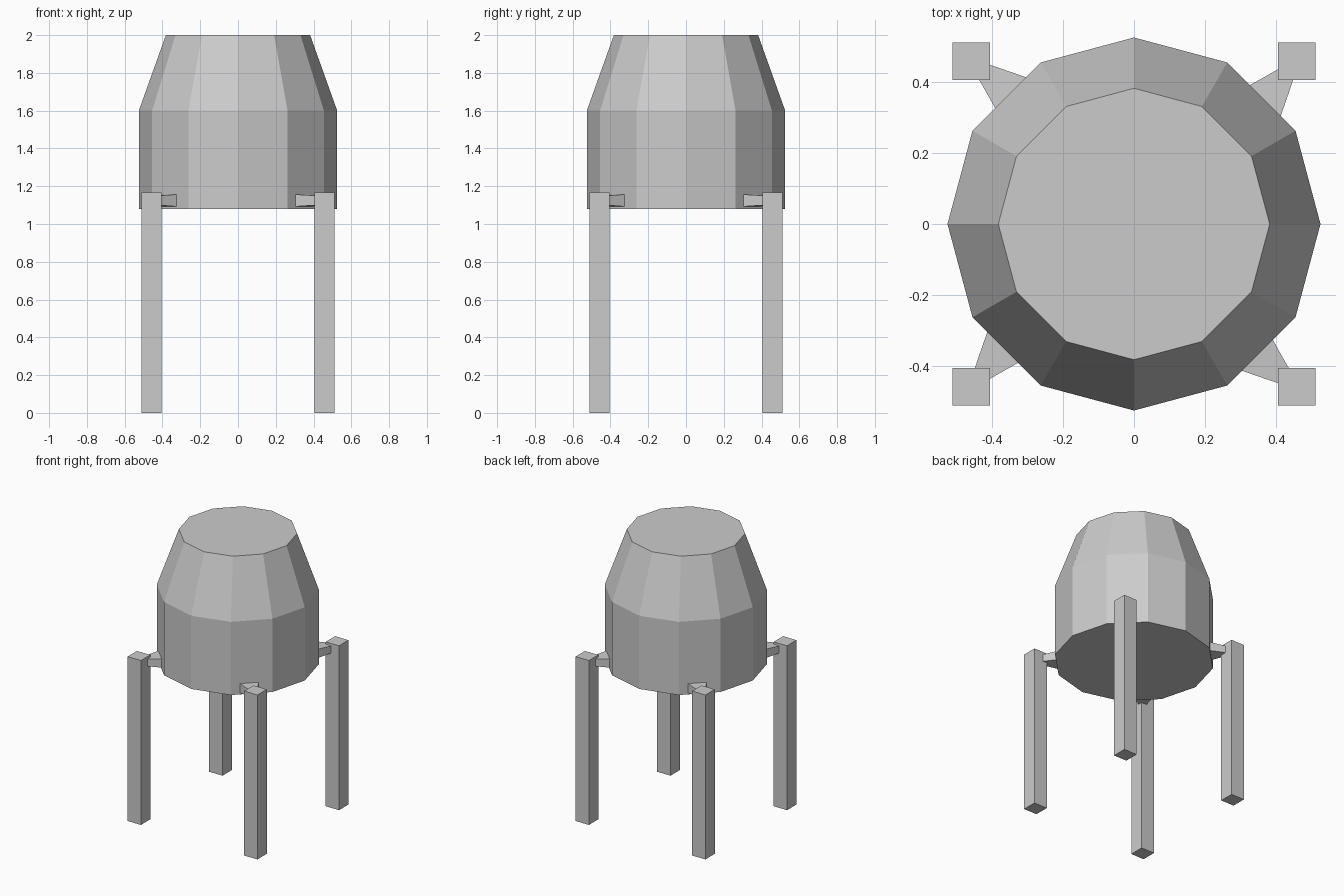
import bpy, bmesh
from math import cos, sin, radians

cube = bpy.data.objects.get("Cube")
if cube:
    bpy.data.objects.remove(cube, do_unlink=True)

grey = bpy.data.materials.new("plain_grey")
grey.use_nodes = True
colour = (0.6, 0.6, 0.6, 1)
grey.diffuse_color = colour
grey.node_tree.nodes["Principled BSDF"].inputs["Base Color"].default_value = colour


def loft(name, rings):
    """Join equal-sized rings of points into a closed flat-shaded solid."""
    bm = bmesh.new()
    loops = [[bm.verts.new(p) for p in ring] for ring in rings]
    n = len(loops[0])
    for a, b in zip(loops, loops[1:]):
        for i in range(n):
            j = (i + 1) % n
            bm.faces.new((a[i], a[j], b[j], b[i]))
    bm.faces.new(loops[0][::-1])
    bm.faces.new(loops[-1])
    bmesh.ops.recalc_face_normals(bm, faces=bm.faces)
    mesh = bpy.data.meshes.new(name)
    bm.to_mesh(mesh)
    bm.free()
    mesh.materials.append(grey)
    obj = bpy.data.objects.new(name, mesh)
    bpy.context.collection.objects.link(obj)
    return obj


def circle(radius, z, sides=12):
    angles = [radians(360 * i / sides) for i in range(sides)]
    return [(radius * cos(a), radius * sin(a), z) for a in angles]


def square(x, y, z, half):
    return [(x + sx * half, y + sy * half, z)
            for sx, sy in ((-1, -1), (1, -1), (1, 1), (-1, 1))]


# Tank: straight drum with a tapered, flat-topped roof
loft("tank", [circle(0.525, 1.08), circle(0.525, 1.6), circle(0.382, 2.0)])

# Four legs, each tied to the tank by a flared bracket
names = ("back_left", "back_right", "front_right", "front_left")
for k, corner in enumerate(names):
    a = radians(45 + 90 * k)
    x = 0.458 if "left" in corner else -0.458
    y = 0.458 if "back" in corner else -0.458
    loft("leg_" + corner, [square(x, y, 0, 0.0525), square(x, y, 1.168, 0.0525)])

    def bracket_end(r, t0, t1, z0, z1):
        return [(r * cos(a) - t * sin(a), r * sin(a) + t * cos(a), z)
                for t, z in ((t0, z0), (t1, z0), (t1, z1), (t0, z1))]

    loft("bracket_" + corner, [bracket_end(0.495, -0.083, 0.049, 1.092, 1.157),
                               bracket_end(0.61, -0.027, 0.017, 1.1, 1.15)])
